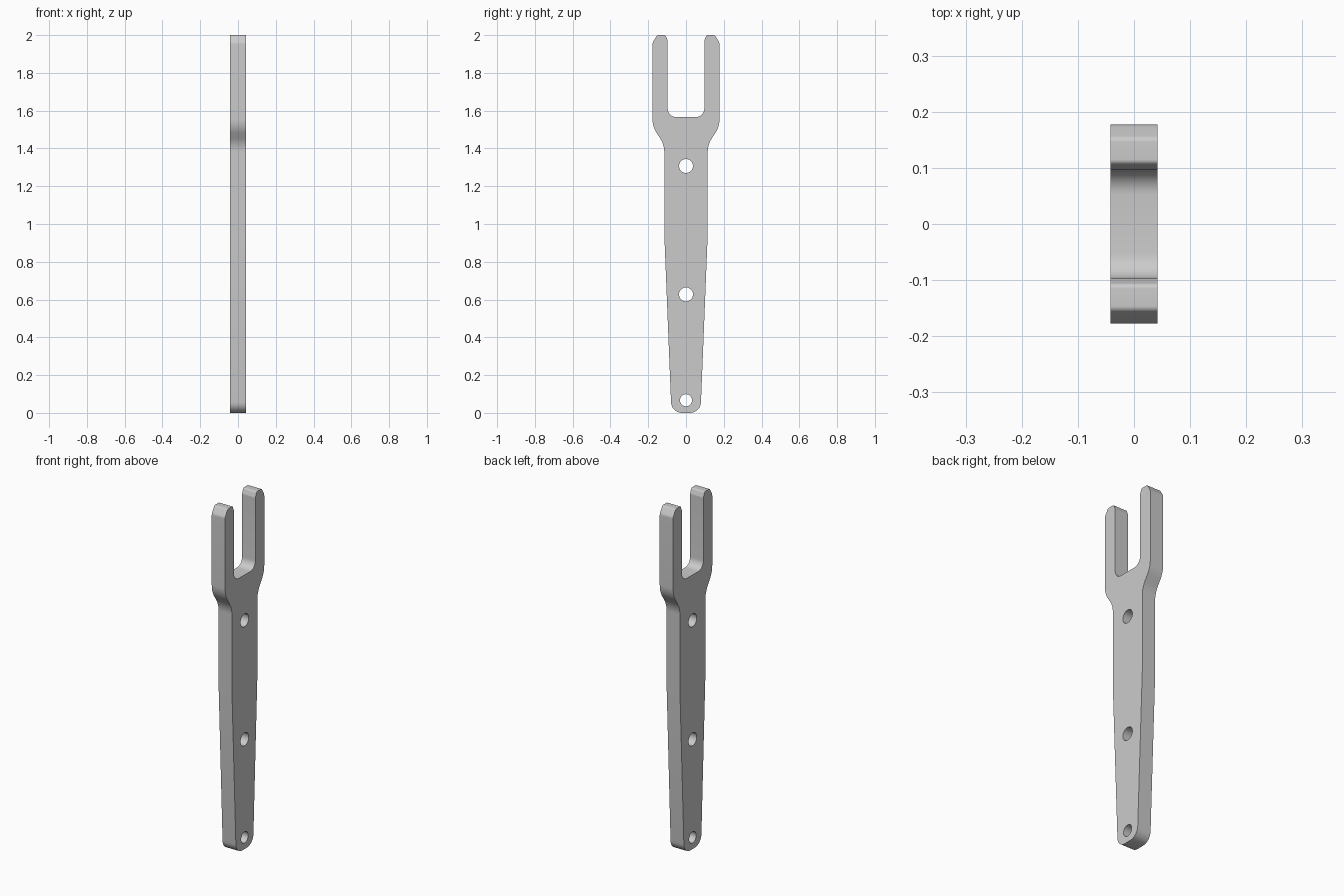
import bpy, bmesh, math
from mathutils import Vector

cube = bpy.data.objects.get("Cube")
if cube:
    bpy.data.objects.remove(cube, do_unlink=True)

HALF = 0.042   # half of the plate thickness


def round_corners(corners, steps=8):
    """Closed outline from (y, z, radius) corners, each replaced by an arc."""
    out = []
    n = len(corners)
    for i, (y, z, r) in enumerate(corners):
        p = Vector((y, z))
        if r == 0:
            out.append(p)
            continue
        a = (Vector(corners[i - 1][:2]) - p).normalized()
        b = (Vector(corners[(i + 1) % n][:2]) - p).normalized()
        half = a.angle(b) / 2
        centre = p + (a + b).normalized() * r / math.sin(half)
        start = p + a * r / math.tan(half) - centre
        end = p + b * r / math.tan(half) - centre
        sweep = start.angle_signed(end)
        for k in range(steps + 1):
            t = -sweep * k / steps
            c, s = math.cos(t), math.sin(t)
            out.append(centre + Vector((c * start.x - s * start.y,
                                        s * start.x + c * start.y)))
    return out


def circle(z, r, n=32):
    return [Vector((r * math.cos(math.tau * i / n), z + r * math.sin(math.tau * i / n)))
            for i in range(n)]


# Half outline from the foot up to the slot floor: y, z, corner radius
half = [
    (0.077, 0.0, 0.058),     # rounded foot
    (0.115, 0.95, 0),        # end of the taper
    (0.115, 1.42, 0.13),     # shoulder
    (0.177, 1.515, 0.13),
    (0.177, 1.96, 0.03),     # prong tip
    (0.153, 2.0, 0.012),
    (0.108, 2.0, 0.01),
    (0.097, 1.97, 0.02),
    (0.097, 1.566, 0.045),   # slot floor
]
outline = round_corners(half + [(-y, z, r) for y, z, r in reversed(half)])
holes = [circle(0.067, 0.032), circle(0.627, 0.037), circle(1.307, 0.037)]

# Fill the outline around the holes, then extrude it to the plate thickness
bm = bmesh.new()
edges = []
for loop in [outline] + holes:
    vs = [bm.verts.new((-HALF, p.x, p.y)) for p in loop]
    edges += [bm.edges.new((vs[i - 1], vs[i])) for i in range(len(vs))]
bmesh.ops.triangle_fill(bm, edges=edges, use_beauty=True)
grown = bmesh.ops.extrude_face_region(bm, geom=bm.faces[:])
bmesh.ops.translate(bm, vec=(2 * HALF, 0, 0),
                    verts=[g for g in grown["geom"] if isinstance(g, bmesh.types.BMVert)])
bmesh.ops.recalc_face_normals(bm, faces=bm.faces[:])
mesh = bpy.data.meshes.new("forked_lever")
bm.to_mesh(mesh)
bm.free()

# Plain grey metal
grey = bpy.data.materials.new("grey_metal")
grey.use_nodes = True
colour = (0.6, 0.6, 0.6, 1)
grey.diffuse_color = colour
grey.node_tree.nodes["Principled BSDF"].inputs["Base Color"].default_value = colour
mesh.materials.append(grey)

lever = bpy.data.objects.new("forked_lever", mesh)
bpy.context.collection.objects.link(lever)
bpy.ops.object.select_all(action="DESELECT")
lever.select_set(True)
bpy.context.view_layer.objects.active = lever
bpy.ops.object.shade_smooth_by_angle(angle=math.radians(30))
